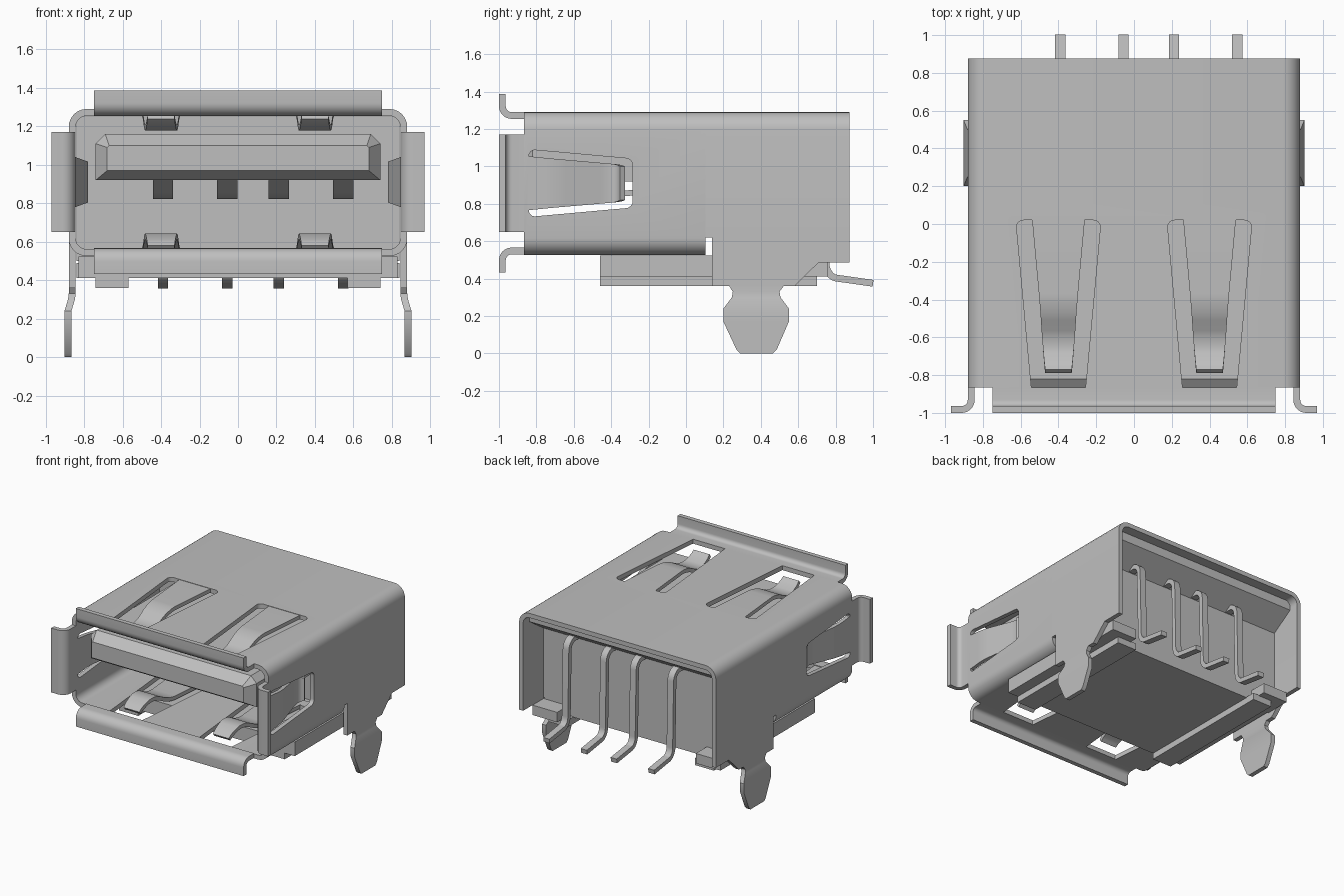
import bpy, bmesh, math
from mathutils import Vector

cube = bpy.data.objects.get("Cube")
if cube:
    bpy.data.objects.remove(cube, do_unlink=True)

grey = bpy.data.materials.new("plain grey")
grey.use_nodes = True
tone = (0.52, 0.52, 0.52, 1)
grey.diffuse_color = tone
grey.node_tree.nodes["Principled BSDF"].inputs["Base Color"].default_value = tone


def loft(name, sections, closed=False):
    """Skin a row of equal-sized loops; cap the ends unless closed."""
    bm = bmesh.new()
    rows = [[bm.verts.new(p) for p in s] for s in sections]
    n = len(rows[0])
    pairs = list(zip(rows, rows[1:])) + ([(rows[-1], rows[0])] if closed else [])
    for a, b in pairs:
        for i in range(n):
            j = (i + 1) % n
            bm.faces.new((a[i], a[j], b[j], b[i]))
    if not closed:
        bm.faces.new(rows[0])
        bm.faces.new(rows[-1])
    bmesh.ops.recalc_face_normals(bm, faces=bm.faces)
    mesh = bpy.data.meshes.new(name)
    bm.to_mesh(mesh)
    bm.free()
    mesh.materials.append(grey)
    ob = bpy.data.objects.new(name, mesh)
    bpy.context.collection.objects.link(ob)
    return ob


def prism(name, outline, lo, hi, place):
    return loft(name, [[place(u, v, s) for u, v in outline] for s in (lo, hi)])


def box(name, x0, x1, y0, y1, z0, z1):
    return prism(name, [(x0, y0), (x1, y0), (x1, y1), (x0, y1)], z0, z1,
                 lambda u, v, s: (u, v, s))


def fillet(points, r, closed=False, steps=6):
    """Round the corners of a path of (u, v, half width)."""
    pts = [Vector(p) for p in points]
    out = []
    for i, p in enumerate(pts):
        if not closed and i in (0, len(pts) - 1):
            out.append(p)
            continue
        a, b = pts[i - 1] - p, pts[(i + 1) % len(pts)] - p
        a = a.normalized() * min(r, a.length * 0.49)
        b = b.normalized() * min(r, b.length * 0.49)
        for k in range(steps + 1):
            t = k / steps
            # weighted curve gives a circular arc on square corners
            w = math.sqrt(0.5) * 2 * t * (1 - t)
            d = (1 - t) ** 2 + w + t * t
            out.append(p + (a * (1 - t) ** 2 + b * t * t) / d)
    return out


def ribbon(name, path, thick, place, closed=False):
    """Bent sheet metal following a path, with a half width at each point."""
    sections = []
    n = len(path)
    for i, p in enumerate(path):
        prev = path[i - 1] if closed or i else p
        nxt = path[(i + 1) % n] if closed or i < n - 1 else p
        d1, d2 = (p - prev).xy, (nxt - p).xy
        d1 = d1.normalized() if d1.length else d2.normalized()
        d2 = d2.normalized() if d2.length else d1
        t = (d1 + d2).normalized()
        o = Vector((-t.y, t.x)) * thick / 2 / max(0.5, t.dot(d1))
        q = p.xy
        sections.append([place(*(q + o), p.z), place(*(q + o), -p.z),
                         place(*(q - o), -p.z), place(*(q - o), p.z)])
    return loft(name, sections, closed)


T = 0.036
MID = 0.91       # height of the middle of the shell
X, LOW, TOP = 0.862, 0.543, 1.272
FRONT, STEP, BACK = -0.865, 0.105, 0.875

# Shell: closed tube in front, open arch behind
h = (STEP - FRONT) / 2
tube = ribbon("shell_tube",
              fillet([(-X, LOW, h), (X, LOW, h), (X, TOP, h), (-X, TOP, h)], 0.075, True),
              T, lambda u, v, s: (u, (FRONT + STEP) / 2 + s, v), True)
h = (BACK - STEP) / 2
ribbon("shell_rear_arch",
       fillet([(-X, 0.62, h), (-X, TOP, h), (X, TOP, h), (X, 0.62, h)], 0.075),
       T, lambda u, v, s: (u, (BACK + STEP) / 2 + s, v))

# Openings around the spring fingers
cutters = []
for sx in (-1, 1):
    slot = fillet([(sx * 0.4 - 0.225, 0.02, 0), (sx * 0.4 + 0.225, 0.02, 0),
                   (sx * 0.4 + 0.14, -0.9, 0), (sx * 0.4 - 0.14, -0.9, 0)], 0.04, True)
    cutters.append(prism("slot_cutter", [p.xy for p in slot], 0.3, 1.5,
                         lambda u, v, s: (u, v, s)))
window = fillet([(-0.84, MID - 0.18, 0), (-0.285, MID - 0.13, 0),
                 (-0.285, MID + 0.13, 0), (-0.84, MID + 0.18, 0)], 0.035, True)
cutters.append(prism("window_cutter", [p.xy for p in window], -1.2, 1.2,
                     lambda u, v, s: (s, u, v)))
for c in cutters:
    m = tube.modifiers.new("opening", "BOOLEAN")
    m.operation, m.solver, m.object = "DIFFERENCE", "EXACT", c
bpy.context.view_layer.update()
cut = bpy.data.meshes.new_from_object(tube.evaluated_get(bpy.context.evaluated_depsgraph_get()))
tube.modifiers.clear()
tube.data = cut
for c in cutters:
    bpy.data.objects.remove(c, do_unlink=True)

# Spring fingers and front flanges on top and bottom
for side, sz in (("top", 1), ("bottom", -1)):
    def level(z):
        return MID + sz * (z - MID)
    ribbon(side + "_flange",
           fillet([(FRONT, TOP, 0.75), (-0.982, TOP, 0.75), (-0.982, 1.387, 0.75)], 0.05),
           T, lambda u, v, s: (s, u, level(v)))
    for sx in (-1, 1):
        finger = fillet([(0.03, TOP, 0.14), (-0.44, TOP, 0.097), (-0.62, 1.18, 0.085),
                         (-0.74, 1.215, 0.075), (-0.78, 1.25, 0.07)], 0.07)
        ribbon(side + "_spring", finger, 0.03,
               lambda u, v, s: (sx * 0.4 + s, u, level(v)))

# Side flanges, side springs, lower side walls and board legs
for side, sx in (("right", -1), ("left", 1)):
    ribbon(side + "_flange",
           fillet([(FRONT, X, 0.26), (-0.982, X, 0.26), (-0.982, 0.97, 0.26)], 0.05),
           T, lambda u, v, s: (sx * v, u, MID + s))
    ribbon(side + "_spring",
           fillet([(-0.85, X, 0.145), (-0.7, X, 0.13), (-0.41, 0.79, 0.105),
                   (-0.36, 0.8, 0.1), (-0.34, 0.835, 0.09)], 0.05),
           0.03, lambda u, v, s: (sx * v, u, MID + s))
    prism(side + "_lower_wall",
          [(0.14, 0.62), (0.14, 0.36), (0.58, 0.36), (0.71, 0.487), (BACK, 0.487), (BACK, 0.62)],
          X - T / 2, X + T / 2, lambda u, v, s: (sx * s, u, v))
    rows = [(0.37, 0.225, 0.53, 0), (0.33, 0.25, 0.5, 0), (0.3, 0.245, 0.505, 0.004),
            (0.24, 0.2, 0.55, 0.022), (0.17, 0.2, 0.55, 0.022), (0.02, 0.27, 0.485, 0.022),
            (0, 0.29, 0.465, 0.022)]
    loft(side + "_leg",
         [[(sx * (X + off + e), y, z) for e, y in
           ((-T / 2, y0), (T / 2, y0), (T / 2, y1), (-T / 2, y1))] for z, y0, y1, off in rows])

    # Housing feet and rear blocks
    a, b = sorted((sx * 0.57, sx * 0.74))
    box(side + "_foot_rail", a, b, -0.46, 0.7, 0.36, 0.415)
    a, b = sorted((sx * 0.62, sx * 0.84))
    box(side + "_rear_block", a, b, 0.55, 0.76, 0.41, 0.49)

# Housing: base plate, back wall with overhanging lip, chamfered tongue
box("housing_base", -0.83, 0.83, -0.46, 0.62, 0.41, 0.524)
prism("housing_back_wall",
      [(0.2, 0.5), (0.2, 1.25), (0.8, 1.25), (0.8, 1.18), (0.62, 1.06), (0.62, 0.5)],
      -0.84, 0.84, lambda u, v, s: (s, u, v))


def tongue_ring(y, hw, z0, z1, c):
    return [(-hw, y, z0), (hw, y, z0), (hw, y, z1 - c), (hw - c, y, z1),
            (c - hw, y, z1), (-hw, y, z1 - c)]


loft("tongue", [tongue_ring(-0.9, 0.68, 0.97, 1.1, 0.01),
                tongue_ring(-0.82, 0.74, 0.92, 1.16, 0.05),
                tongue_ring(0.25, 0.74, 0.92, 1.16, 0.05)])

# Contacts under the tongue and solder pins behind
for x in (-0.39, -0.055, 0.212, 0.547):
    along = lambda u, v, s: (x + s, u, v)
    w = 0.053
    ribbon("contact", fillet([(-0.78, 0.93, w), (-0.62, 0.838, w), (-0.5, 0.838, w),
                              (0.22, 0.91, w)], 0.06), 0.03, along)
    w = 0.027
    ribbon("solder_pin", fillet([(0.6, 1.08, w), (0.735, 1.08, w), (0.75, 0.41, w),
                                 (0.86, 0.395, w), (1, 0.375, w)], 0.07), 0.036, along)

# Smooth the bends and keep the edges crisp
bpy.ops.object.select_all(action="DESELECT")
for ob in bpy.context.collection.objects:
    if ob.type == "MESH" and grey.name in ob.data.materials:
        ob.select_set(True)
        bpy.context.view_layer.objects.active = ob
bpy.ops.object.shade_smooth_by_angle(angle=math.radians(30))
